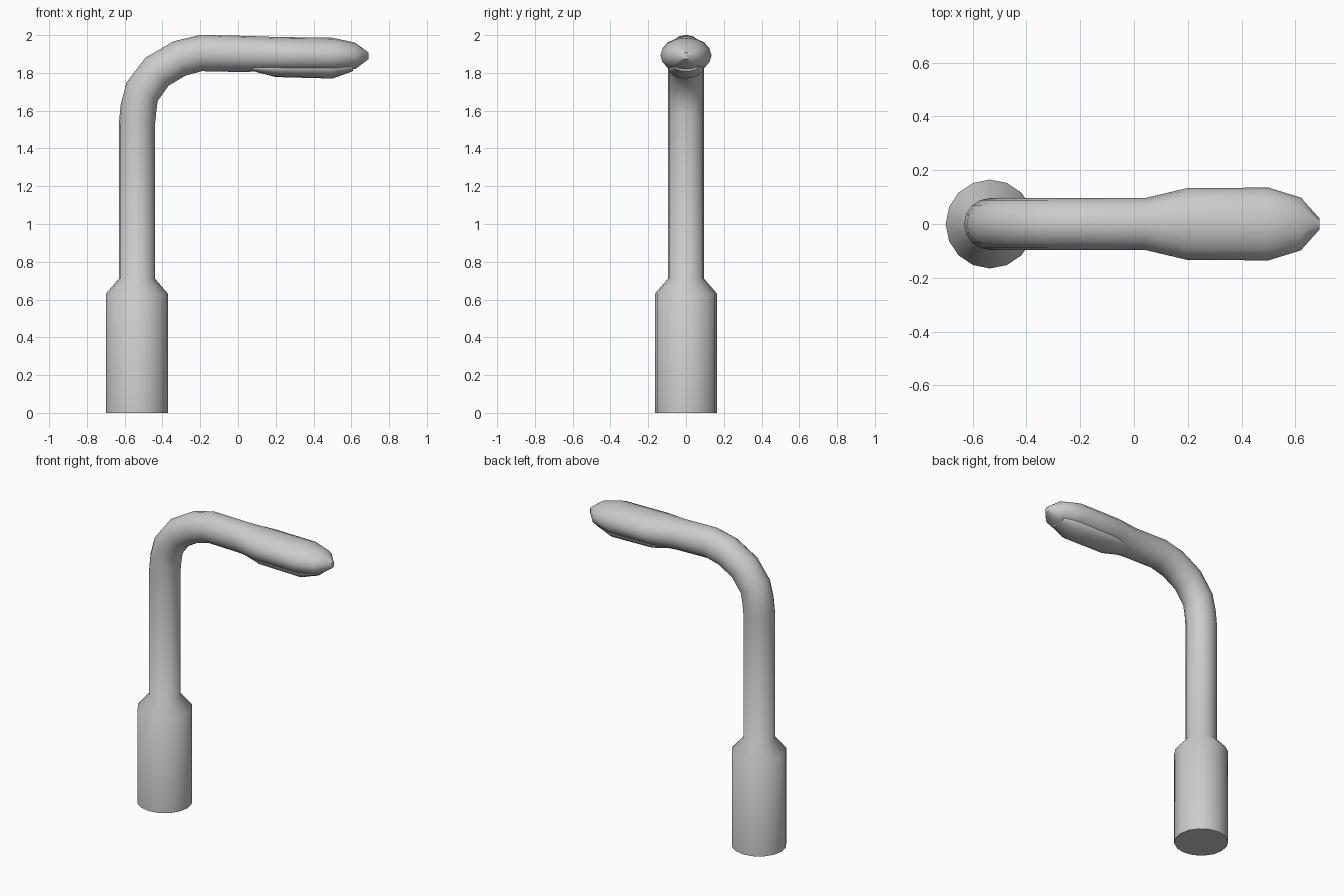
import bpy, bmesh
from math import sin, cos, pi, radians

if "Cube" in bpy.data.objects:
    bpy.data.objects.remove(bpy.data.objects["Cube"])

SIDES = 16


def ring(x, z, angle, half_width, half_height, low=9.0):
    """Cross-section at (x, z); angle 0 heads up, 90 heads +x; low flattens the underside."""
    a = radians(angle)
    pts = []
    for i in range(SIDES):
        t = 2 * pi * i / SIDES
        n = max(half_height * sin(t), -low)
        pts.append((x - n * cos(a), half_width * cos(t), z + n * sin(a)))
    return pts


def loft(name, rings, smooth=50):
    bm = bmesh.new()
    rows = [[bm.verts.new(p) for p in r] for r in rings]
    for r0, r1 in zip(rows, rows[1:]):
        for i in range(len(r0)):
            j = (i + 1) % len(r0)
            bm.faces.new((r0[i], r0[j], r1[j], r1[i]))
    bm.faces.new(rows[0])
    bm.faces.new(rows[-1])
    bmesh.ops.recalc_face_normals(bm, faces=bm.faces)
    mesh = bpy.data.meshes.new(name)
    bm.to_mesh(mesh)
    bm.free()
    ob = bpy.data.objects.new(name, mesh)
    bpy.context.collection.objects.link(ob)
    bpy.ops.object.select_all(action='DESELECT')
    ob.select_set(True)
    bpy.context.view_layer.objects.active = ob
    bpy.ops.object.shade_smooth_by_angle(angle=radians(smooth))
    return ob


# Thick base, slim pole, bent arm and lamp housing as one continuous shell
R = 0.096
sections = [(-0.535, z, 0, r, r) for z, r in
            ((0, 0.165), (0.63, 0.165), (0.71, R), (1.53, R))]
sections += [(x, z, a, R, R) for x, z, a in
             ((-0.527, 1.612, 12), (-0.508, 1.70, 30), (-0.428, 1.807, 50),
              (-0.308, 1.877, 71), (-0.195, 1.905, 88), (0.04, 1.90, 90))]
sections += [(0.20, 1.895, 90, 0.134, 0.095, 0.077),
             (0.50, 1.892, 90, 0.135, 0.094, 0.078),
             (0.62, 1.89, 90, 0.098, 0.07, 0.072),
             (0.69, 1.89, 90, 0.020, 0.018)]
loft("pole_and_lamp_housing", [ring(*s) for s in sections])

# Shallow glass bowl bulging from the underside of the housing
bowl = [(0.045, 1.83, 90, 0.050, 0.012),
        (0.20, 1.83, 90, 0.094, 0.052),
        (0.50, 1.83, 90, 0.096, 0.060),
        (0.61, 1.83, 90, 0.060, 0.020)]
loft("lamp_glass", [ring(*s) for s in bowl])
